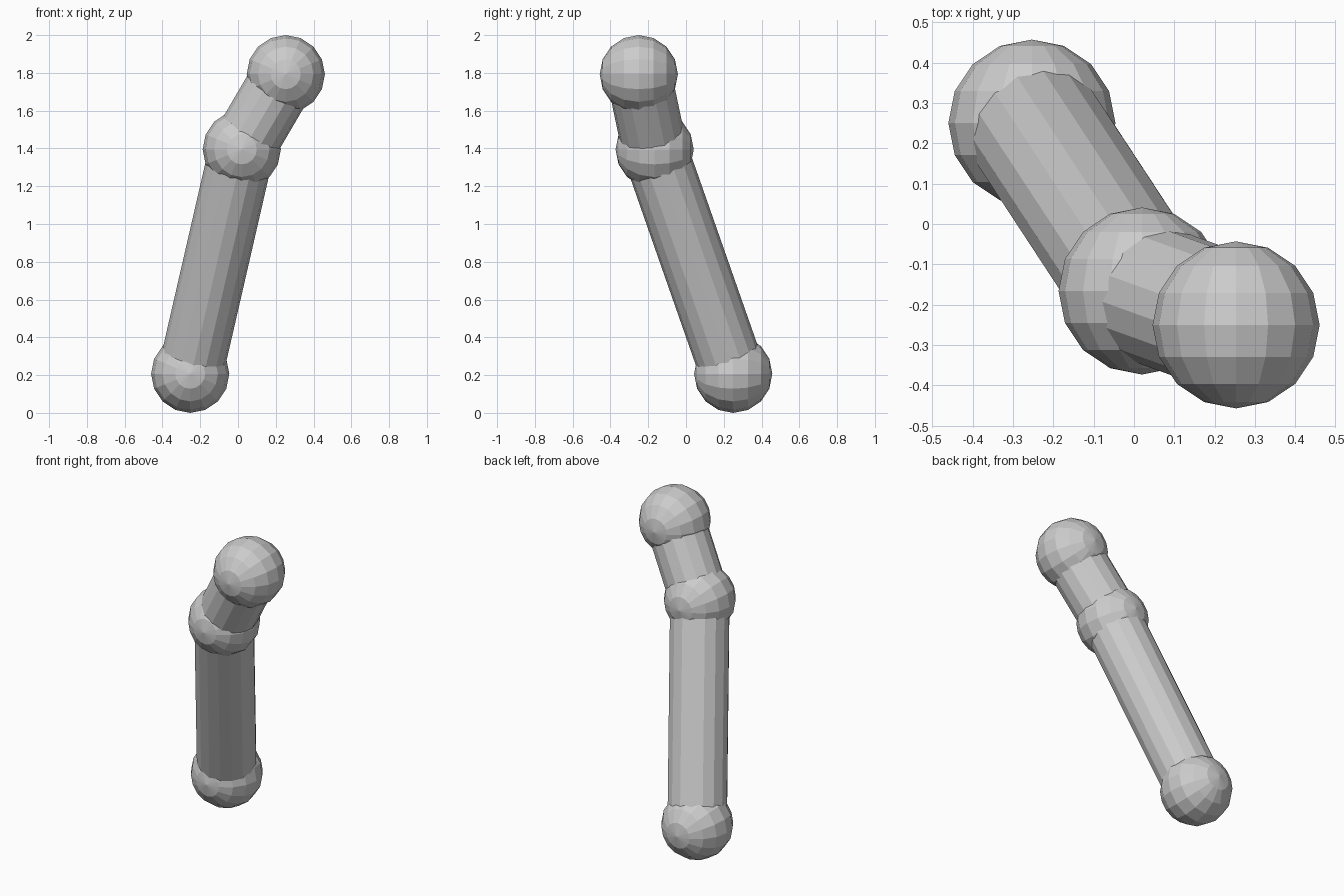
import bpy
import math
from mathutils import Vector

if "Cube" in bpy.data.objects:
    bpy.data.objects.remove(bpy.data.objects["Cube"])

BALL_R = 0.207
ROD_R = 0.172

bottom = Vector((-0.253, 0.25, 0.207))
middle = Vector((0.02, -0.166, 1.395))
top = Vector((0.253, -0.25, 1.793))


def ball(name, centre):
    # low-poly sphere with its poles facing front and back
    bpy.ops.mesh.primitive_uv_sphere_add(
        segments=16, ring_count=8, radius=BALL_R,
        location=centre, rotation=(math.pi / 2, 0, 0))
    bpy.context.object.name = name


def rod(name, start, end):
    # faceted cylinder running between two ball centres
    axis = end - start
    turn = Vector((0, 0, 1)).rotation_difference(axis)
    bpy.ops.mesh.primitive_cylinder_add(
        vertices=16, radius=ROD_R, depth=axis.length,
        location=(start + end) / 2, rotation=turn.to_euler())
    bpy.context.object.name = name


# joints
ball("bottom_ball", bottom)
ball("middle_ball", middle)
ball("top_ball", top)

# connecting rods
rod("long_rod", bottom, middle)
rod("short_rod", middle, top)
